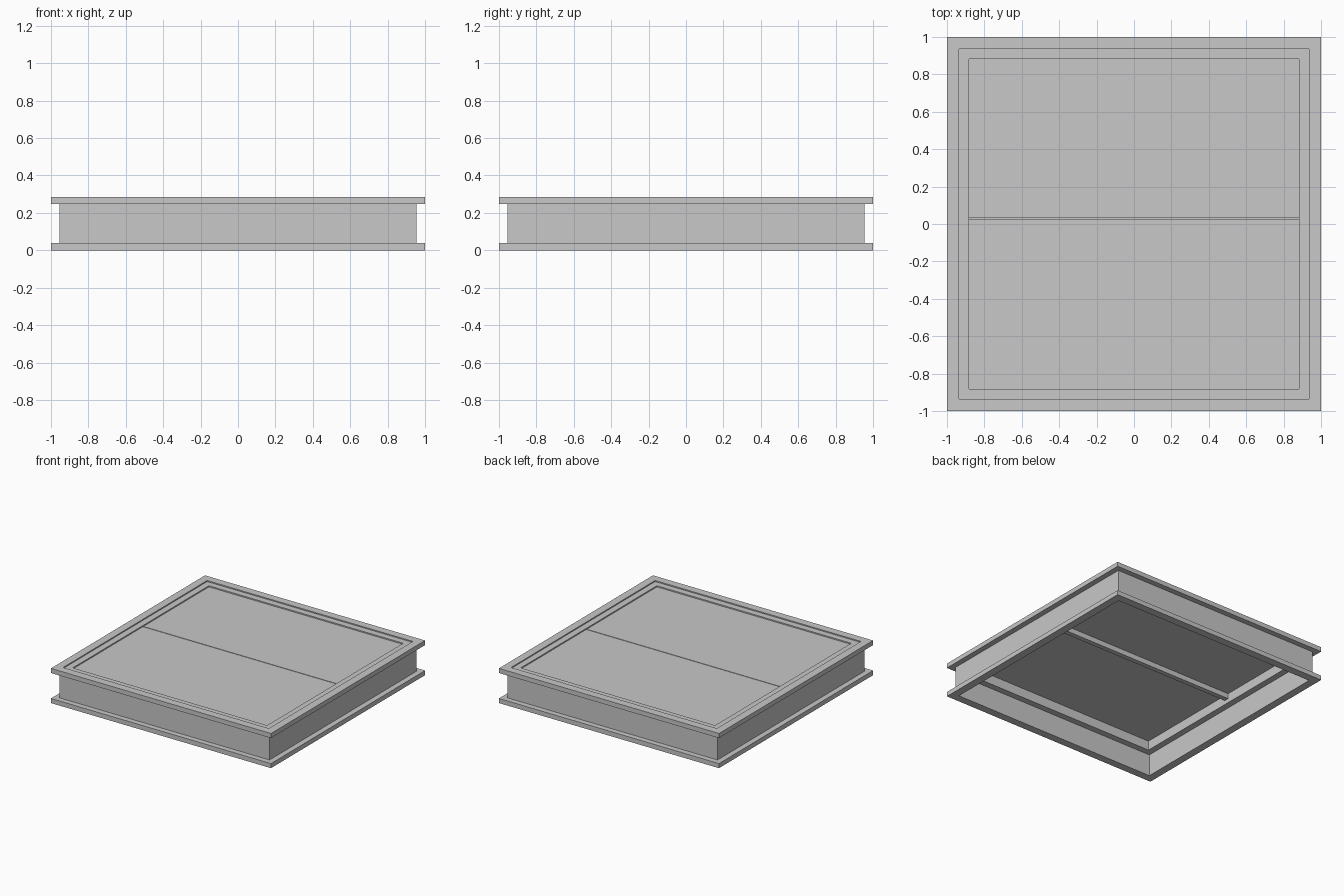
import bpy
import bmesh

cube = bpy.data.objects.get("Cube")
if cube:
    bpy.data.objects.remove(cube, do_unlink=True)

grey = bpy.data.materials.new("light_grey_metal")
grey.use_nodes = True
colour = (0.58, 0.58, 0.58, 1)
grey.diffuse_color = colour
grey.node_tree.nodes["Principled BSDF"].inputs["Base Color"].default_value = colour


def finish(name, bm):
    bmesh.ops.recalc_face_normals(bm, faces=bm.faces)
    mesh = bpy.data.meshes.new(name)
    bm.to_mesh(mesh)
    bm.free()
    mesh.materials.append(grey)
    obj = bpy.data.objects.new(name, mesh)
    bpy.context.collection.objects.link(obj)
    return obj


def square_ring(name, profile):
    """Sweep a closed (radius, height) profile round a mitred square."""
    bm = bmesh.new()
    corners = ((-1, -1), (1, -1), (1, 1), (-1, 1))
    loops = [[bm.verts.new((sx * r, sy * r, z)) for r, z in profile]
             for sx, sy in corners]
    n = len(profile)
    for c in range(4):
        a, b = loops[c], loops[(c + 1) % 4]
        for i in range(n):
            j = (i + 1) % n
            bm.faces.new((a[i], b[i], b[j], a[j]))
    return finish(name, bm)


def box(name, low, high):
    bm = bmesh.new()
    bmesh.ops.create_cube(bm, size=1)
    for v in bm.verts:
        v.co = [lo + (c + 0.5) * (hi - lo) for c, lo, hi in zip(v.co, low, high)]
    return finish(name, bm)


TOP, FLANGE = 0.285, 0.038
WEB, INNER, OPENING = 0.955, 0.935, 0.883
SEAM, GAP = 0.03, 0.003
PANEL_TOP, PANEL_BOTTOM = 0.266, 0.257

# Channel frame with outward flanges at top and bottom
square_ring("channel_frame", [
    (INNER, 0), (1, 0), (1, FLANGE), (WEB, FLANGE),
    (WEB, TOP - FLANGE), (1, TOP - FLANGE), (1, TOP), (INNER, TOP)])

# Inner rim carrying the cover leaves
square_ring("inner_rim", [
    (OPENING, 0.18), (INNER, 0.18), (INNER, 0.276), (OPENING, 0.276)])

# Two cover leaves with a narrow seam
box("front_leaf", (-OPENING, -OPENING, PANEL_BOTTOM),
    (OPENING, SEAM - GAP, PANEL_TOP))
box("back_leaf", (-OPENING, SEAM + GAP, PANEL_BOTTOM),
    (OPENING, OPENING, PANEL_TOP))

# Support bar under the seam
box("support_bar", (-OPENING, SEAM - 0.02, 0.215),
    (OPENING, SEAM + 0.02, PANEL_BOTTOM))
